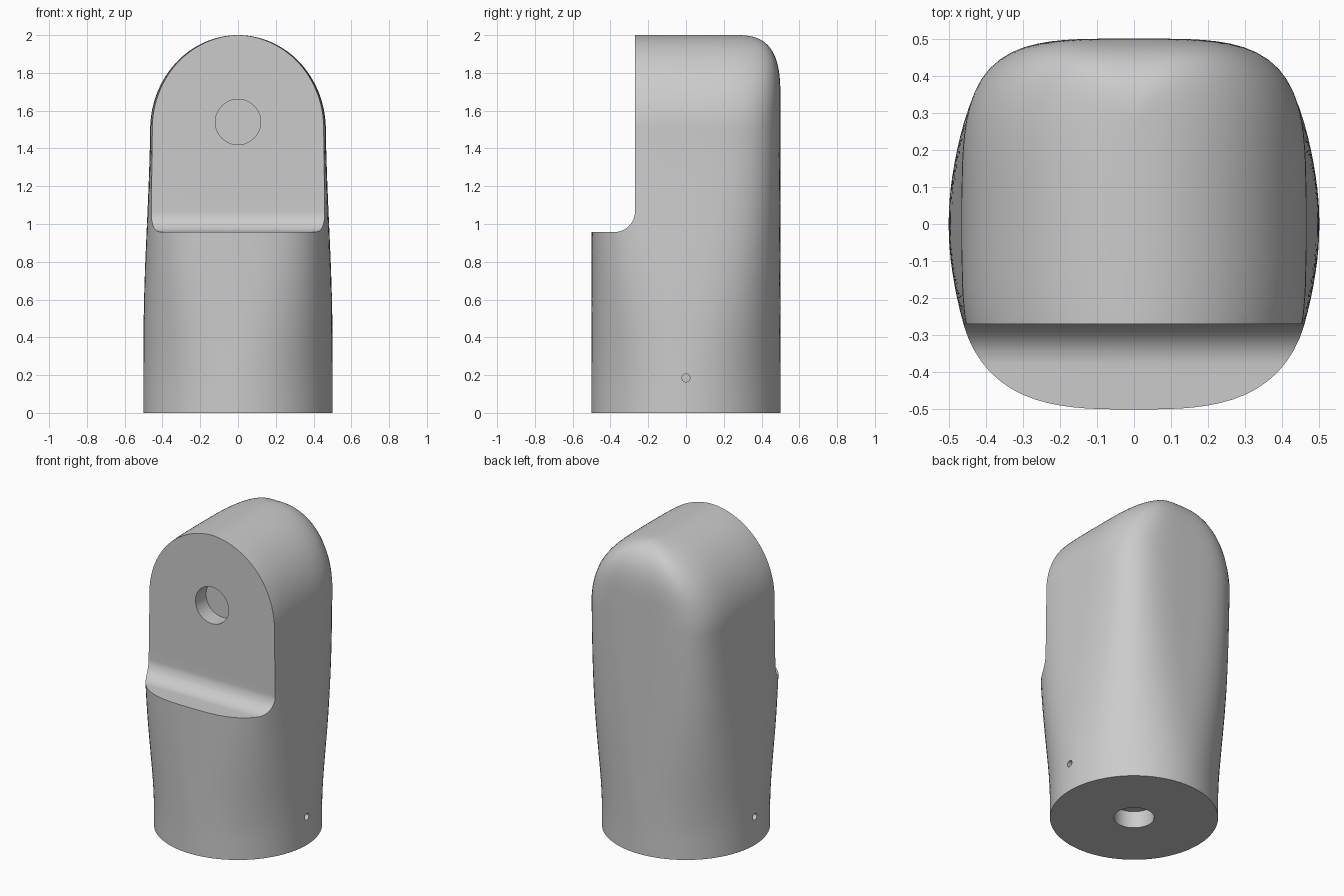
import bpy, bmesh, math
from mathutils import Matrix, Vector

if "Cube" in bpy.data.objects:
    bpy.data.objects.remove(bpy.data.objects["Cube"])

SEG = 96


def smooth(lo, hi, v):
    t = min(1, max(0, (v - lo) / (hi - lo)))
    return t * t * (3 - 2 * t)


def make_object(name, bm):
    bmesh.ops.recalc_face_normals(bm, faces=bm.faces)
    me = bpy.data.meshes.new(name)
    bm.to_mesh(me)
    bm.free()
    ob = bpy.data.objects.new(name, me)
    bpy.context.collection.objects.link(ob)
    return ob


def ring(bm, z, a):
    # section morphs from a circle at the base to a rounded square on top
    n = 2 + 2.0 * smooth(0.1, 1.7, z)
    u = max(0, (z - 1.65) / 0.35)
    b = 0.25 + 0.25 * max(0, 1 - u ** 3) ** (1 / 3)
    out = []
    for i in range(SEG):
        t = 2 * math.pi * i / SEG
        c, s = math.cos(t), math.sin(t)
        r = (abs(c) ** n + abs(s) ** n) ** (-1 / n)
        out.append(bm.verts.new((a * r * c, b * r * s, z)))
    return out


# body: straight shank, then an arched top with a rounded back edge
bm = bmesh.new()
levels = [(1.5 * i / 30, 0.5 - 0.035 * smooth(0.4, 1.6, 1.5 * i / 30) / smooth(0.4, 1.6, 1.5))
          for i in range(30)]
for i in range(37):
    p = math.radians(89.6 * i / 36)
    levels.append((1.5 + 0.5 * math.sin(p), 0.465 * math.cos(p)))
rings = [ring(bm, z, a) for z, a in levels]
for lo, hi in zip(rings, rings[1:]):
    for i in range(SEG):
        j = (i + 1) % SEG
        bm.faces.new((lo[i], lo[j], hi[j], hi[i]))
bm.faces.new(rings[0][::-1])
bm.faces.new(rings[-1])
body = make_object("socket_body", bm)


def cut(cutter):
    mod = body.modifiers.new("cut", 'BOOLEAN')
    mod.operation = 'DIFFERENCE'
    mod.solver = 'EXACT'
    mod.object = cutter
    cutter.hide_render = True
    bpy.context.view_layer.objects.active = body
    bpy.ops.object.modifier_apply(modifier=mod.name)
    bpy.data.objects.remove(cutter)


def drill(centre, axis, radius, depth, sides=48):
    # blind round hole, the drill reaching depth either side of centre
    bm = bmesh.new()
    m = Matrix.Translation(centre) @ Vector(axis).to_track_quat('Z', 'Y').to_matrix().to_4x4()
    bmesh.ops.create_cone(bm, cap_ends=True, segments=sides, radius1=radius,
                          radius2=radius, depth=2 * depth, matrix=m)
    cut(make_object("drill", bm))


# front notch with a filleted inner corner
FACE, LEDGE, R = -0.27, 0.957, 0.11
prof = [(-1, LEDGE)]
for i in range(13):
    t = math.radians(-90 + 90 * i / 12)
    prof.append((FACE - R + R * math.cos(t), LEDGE + R + R * math.sin(t)))
prof += [(FACE, 2.5), (-1, 2.5)]
bm = bmesh.new()
f = bm.faces.new([bm.verts.new((-1, y, z)) for y, z in prof])
ext = bmesh.ops.extrude_face_region(bm, geom=[f])
bmesh.ops.translate(bm, vec=(2, 0, 0),
                    verts=[v for v in ext["geom"] if isinstance(v, bmesh.types.BMVert)])
cut(make_object("notch", bm))

# front recess, base recess and the two small side pin holes
drill((0, FACE, 1.54), (0, 1, 0), 0.12, 0.11)
drill((0, 0, 0), (0, 0, 1), 0.12, 0.11)
for s in (-1, 1):
    drill((s * 0.5, 0, 0.185), (1, 0, 0), 0.021, 0.05, 24)

# single grey material
mat = bpy.data.materials.new("light_grey")
mat.diffuse_color = (0.6, 0.6, 0.6, 1)
mat.use_nodes = True
mat.node_tree.nodes["Principled BSDF"].inputs["Base Color"].default_value = mat.diffuse_color
body.data.materials.clear()
body.data.materials.append(mat)
for p in body.data.polygons:
    p.material_index = 0
bpy.ops.object.select_all(action='DESELECT')
body.select_set(True)
bpy.context.view_layer.objects.active = body
bpy.ops.object.shade_smooth_by_angle(angle=math.radians(35))
